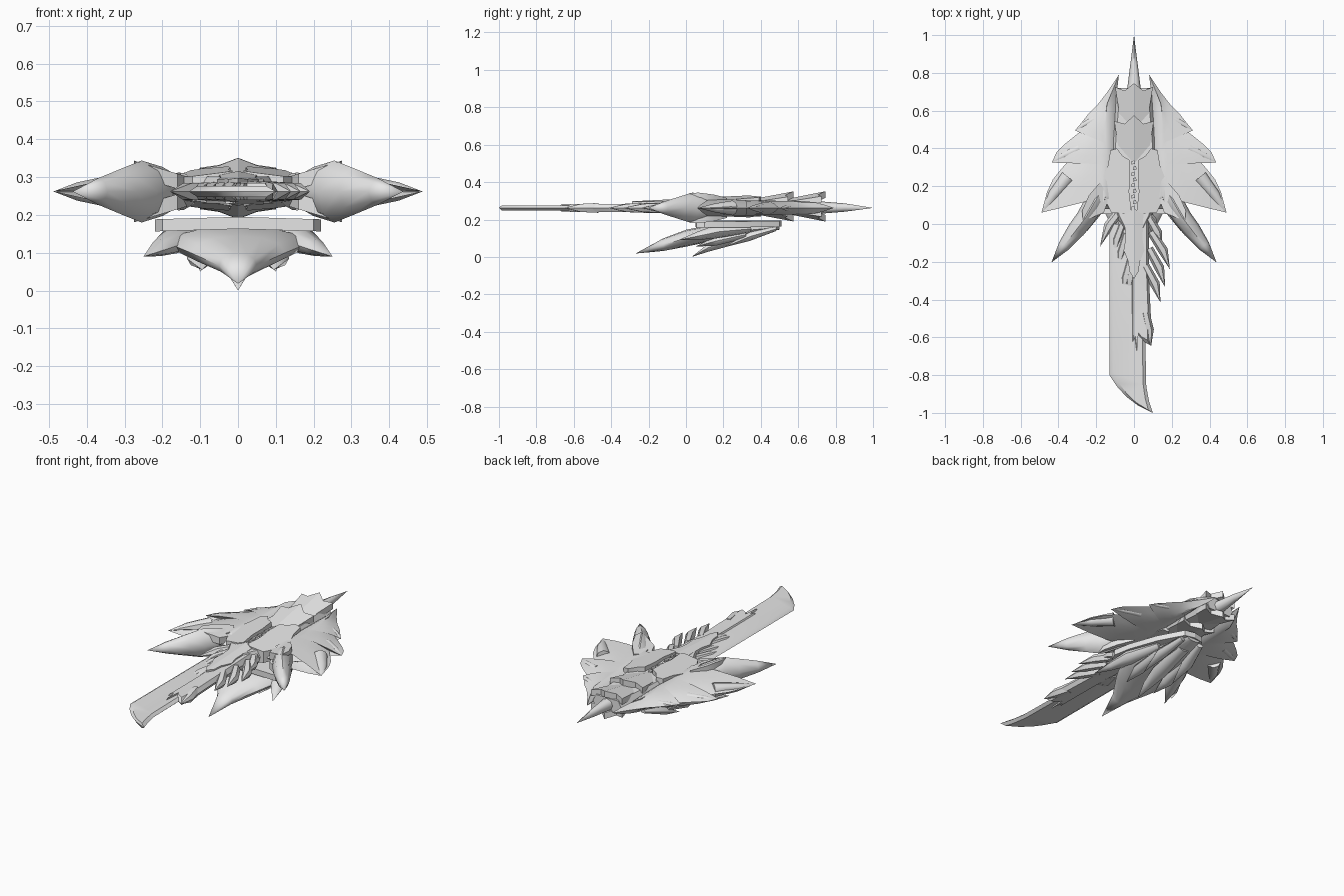
import bpy, bmesh, math
from mathutils import Vector

steel = bpy.data.materials.new("grey_steel")
steel.diffuse_color = (0.8, 0.8, 0.8, 1)
ZC = 0.262
BOTH_X = [(1, 1), (-1, 1)]
ALL = [(1, 1), (-1, 1), (1, -1), (-1, -1)]


def finish(name, bm, angle=35):
    bmesh.ops.remove_doubles(bm, verts=bm.verts[:], dist=0.0004)
    bmesh.ops.recalc_face_normals(bm, faces=bm.faces[:])
    bmesh.ops.triangulate(bm, faces=[f for f in bm.faces if len(f.verts) > 4])
    me = bpy.data.meshes.new(name)
    bm.to_mesh(me)
    bm.free()
    me.materials.append(steel)
    me.shade_smooth()
    me.set_sharp_from_angle(angle=math.radians(angle))
    ob = bpy.data.objects.new(name, me)
    bpy.context.collection.objects.link(ob)
    return ob


def loft(bm, rings):
    rows = [[bm.verts.new(p) for p in r] for r in rings]
    n = len(rows[0])
    for a, b in zip(rows, rows[1:]):
        for i in range(n):
            j = (i + 1) % n
            bm.faces.new((a[i], a[j], b[j], b[i]))
    bm.faces.new(rows[0][::-1])
    bm.faces.new(rows[-1])


def lens(name, outline, steps, flips=((1, 1),), zc=ZC):
    """Outline thickened both ways; each step maps (x, y) to an inner (x, y, half height)."""
    bm = bmesh.new()
    for sx, _ in flips:
        up = [[f(x, y) for x, y in outline] for f in steps]
        top = [[(sx * x, y, zc + h) for x, y, h in r] for r in up]
        low = [[(sx * x, y, zc - h) for x, y, h in r] for r in up]
        edge = [(sx * x, y, zc) for x, y in outline]
        loft(bm, low[::-1] + [edge] + top)
    return finish(name, bm)


def plate(name, outline, height, thick, flips=ALL, zc=0.27):
    """Tilted plate above a mid plane, with mirrored copies."""
    bm = bmesh.new()
    for sx, sz in flips:
        def ring(d):
            return [(sx * x, y, zc + sz * (height(x, y) - d - zc)) for x, y in outline]
        loft(bm, [ring(thick), ring(0)])
    return finish(name, bm)


def spike(name, stations, flips=((1, 1),), sides=8):
    """Tapered horn through (x, y, z, side radius, vertical radius)."""
    bm = bmesh.new()
    for sx, _ in flips:
        rings = []
        for i, (x, y, z, ra, rb) in enumerate(stations):
            p = Vector(stations[max(i - 1, 0)][:3])
            q = Vector(stations[min(i + 1, len(stations) - 1)][:3])
            d = q - p
            side = Vector((d.y, -d.x, 0)).normalized()
            ring = []
            for k in range(sides):
                t = 2 * math.pi * k / sides
                v = Vector((x, y, z)) + side * ra * math.cos(t)
                ring.append((sx * v.x, v.y, v.z + rb * math.sin(t)))
            rings.append(ring)
        loft(bm, rings)
    return finish(name, bm, 50)


# Broad blade with a curved end
arc = [(-0.13, -0.8), (-0.09, -0.86), (-0.04, -0.915), (0.02, -0.96), (0.1, -1.0)]
lens("blade", [(-0.13, 0.0)] + arc + [(0.08, -0.94), (0.065, -0.86), (0.06, -0.62),
     (0.07, -0.3), (0.07, 0.0)],
     [lambda x, y: (-0.02 + (x + 0.02) * 0.8, y * 0.985, 0.014)])

# Raised spine with a ragged lower end
lens("blade_spine", [(-0.02, 0.05), (-0.018, -0.35), (-0.015, -0.64), (0.0, -0.62),
     (0.012, -0.69), (0.022, -0.6), (0.04, -0.62), (0.085, -0.64), (0.09, -0.5), (0.08, -0.3), (0.08, 0.05)],
     [lambda x, y: (0.03 + (x - 0.03) * 0.75, y * 0.96, 0.022 + 0.012 * (y > -0.3))])
plate("spine_scale", [(0, 0.08), (0.05, 0.06), (0.045, -0.08), (0.055, -0.14), (0.03, -0.2),
      (0.025, -0.25), (0, -0.29)], lambda x, y: 0.312 + 0.05 * y - 0.2 * x, 0.03)

# Backswept teeth along the blade
teeth = [(0.06, 0.04, 0.12, -0.03), (0.08, 0.0, 0.147, -0.11), (0.09, -0.07, 0.19, -0.24),
         (0.08, -0.16, 0.165, -0.335), (0.06, -0.25, 0.14, -0.415), (0.06, -0.5, 0.09, -0.65),
         (-0.05, 0.07, -0.18, -0.12), (-0.05, 0.0, -0.115, -0.2), (-0.04, -0.08, -0.085, -0.25),
         (-0.02, -0.22, -0.06, -0.38), (-0.01, -0.25, -0.03, -0.37)]
for x, y, tx, ty in teeth:
    mx, my = x + (tx - x) * 0.65, y + (ty - y) * 0.42
    spike("blade_tooth", [(x, y + 0.03, ZC, 0.022, 0.03), (mx, my, ZC, 0.026, 0.025),
                          (tx, ty, ZC, 0, 0)], sides=6)

# Ragged wings
wing = [(0.08, 0.79), (0.14, 0.70), (0.19, 0.635), (0.24, 0.585), (0.275, 0.54), (0.312, 0.495),
        (0.262, 0.505), (0.315, 0.465), (0.37, 0.42), (0.41, 0.38), (0.435, 0.325), (0.345, 0.338),
        (0.39, 0.285), (0.43, 0.235), (0.46, 0.17), (0.49, 0.06), (0.41, 0.14), (0.33, 0.17),
        (0.28, 0.13), (0.22, 0.04), (0.16, 0.08), (0.09, 0.08), (0.08, 0.4), (0.09, 0.7)]


def toward(t, h):
    def f(x, y):
        yy = 0.3 + 0.65 * (y - 0.3)
        return (x + (0.15 - x) * t, y + (yy - y) * t, h + 0.035 * t * max(0, 0.5 - y))
    return f


lens("wing", wing, [toward(0.3, 0.018), toward(0.6, 0.03), toward(0.9, 0.036)], BOTH_X)

# Thick horn tips on the wing edge
for ax, ay, tx, ty, r in [(0.35, 0.25, 0.488, 0.06, 0.04), (0.29, 0.40, 0.435, 0.327, 0.026),
                          (0.2, 0.56, 0.31, 0.496, 0.02)]:
    spike("wing_horn", [(ax, ay, ZC, r, r), (ax * 0.45 + tx * 0.55, ay * 0.5 + ty * 0.5, ZC, r * 0.75, r * 0.6),
                        (tx, ty, ZC, 0, 0)], BOTH_X)

# Heavy forward claws
spike("front_claw", [(0.165, 0.19, ZC, 0.03, 0.04), (0.20, 0.13, ZC, 0.055, 0.065),
                     (0.255, 0.035, ZC, 0.05, 0.082), (0.305, -0.03, ZC, 0.047, 0.062),
                     (0.37, -0.115, ZC, 0.032, 0.035), (0.437, -0.203, ZC, 0, 0)], BOTH_X)
plate("claw_collar", [(0.13, 0.14), (0.16, 0.06), (0.22, 0.035), (0.27, 0.02), (0.275, 0.07),
      (0.24, 0.15), (0.18, 0.22)], lambda x, y: 0.30 + 0.3 * (x - 0.13), 0.04, ALL, ZC)

# Central core and rear spike
lens("core", [(-0.1, 0.05), (-0.04, -0.05), (0.04, -0.05), (0.1, 0.05), (0.13, 0.2), (0.12, 0.45),
     (0.09, 0.72), (-0.09, 0.72), (-0.12, 0.45), (-0.13, 0.2)],
     [lambda x, y: (x * 0.8, y, 0.036)], zc=0.266)
spike("rear_spike", [(0, 0.62, 0.264, 0.055, 0.045), (0, 0.73, 0.264, 0.034, 0.032),
                     (0, 0.85, 0.264, 0.019, 0.022), (0, 1.0, 0.262, 0, 0)])

# Overlapping armour plates on both faces
plate("rear_plate", [(0, 0.5), (0.085, 0.5), (0.08, 0.6), (0.1, 0.725), (0.05, 0.705), (0, 0.745)],
      lambda x, y: 0.302 + 0.2 * (y - 0.5) - 0.22 * x, 0.035)
plate("middle_plate", [(0, 0.32), (0.06, 0.35), (0.085, 0.42), (0.105, 0.545), (0.05, 0.53), (0, 0.575)],
      lambda x, y: 0.302 + 0.19 * (y - 0.32) - 0.22 * x, 0.035)
plate("side_plate", [(0.014, 0.07), (0.04, 0.055), (0.12, 0.06), (0.15, 0.12), (0.138, 0.18),
      (0.162, 0.25), (0.138, 0.31), (0.125, 0.39), (0.09, 0.40), (0.06, 0.36), (0.025, 0.34),
      (0.02, 0.25), (0.026, 0.17)], lambda x, y: 0.318 + 0.05 * (y - 0.06) - 0.13 * x, 0.04)

# Row of studs in the centre slot
for i in range(9):
    s = 1 if i % 2 else -1
    y = 0.075 + i * 0.03
    plate("slot_stud", [(s * 0.004 - 0.01, y), (s * 0.004 + 0.01, y + 0.004),
          (s * 0.004 + 0.006, y + 0.022), (s * 0.004 - 0.008, y + 0.018)],
          lambda x, y: 0.312, 0.02, [(1, 1), (1, -1)])

# Separate lower guard: deck, beaked shell and horns
deck = [(0, 0.05), (0.2, 0.055), (0.22, 0.1), (0.2, 0.2), (0.14, 0.36), (0.06, 0.5), (0, 0.51)]
plate("guard_deck", deck, lambda x, y: 0.195 - 0.03 * x, 0.032, BOTH_X)
spike("guard_beak", [(0, 0.5, 0.158, 0.04, 0.012), (0, 0.3, 0.14, 0.13, 0.036),
                     (0, 0.12, 0.125, 0.185, 0.045), (0, 0.0, 0.10, 0.125, 0.045),
                     (0, -0.12, 0.066, 0.05, 0.034), (0, -0.27, 0.018, 0, 0)], sides=12)
spike("guard_side_horn", [(0.1, 0.34, 0.15, 0.03, 0.02), (0.16, 0.16, 0.135, 0.05, 0.036),
                          (0.205, 0.06, 0.113, 0.03, 0.022), (0.25, -0.04, 0.09, 0, 0)], BOTH_X)
spike("guard_keel", [(0, 0.42, 0.14, 0.04, 0.02), (0, 0.22, 0.085, 0.05, 0.03),
                     (0, 0.12, 0.05, 0.03, 0.022), (0, 0.03, 0.0, 0, 0)])
spike("guard_lower_horn", [(0.06, 0.48, 0.15, 0.02, 0.012), (0.09, 0.34, 0.11, 0.035, 0.025),
                           (0.1, 0.2, 0.05, 0, 0)], BOTH_X)
spike("guard_inner_horn", [(0.09, 0.32, 0.12, 0.03, 0.02), (0.1, 0.16, 0.085, 0.035, 0.025),
                           (0.095, 0.05, 0.055, 0, 0)], BOTH_X)
